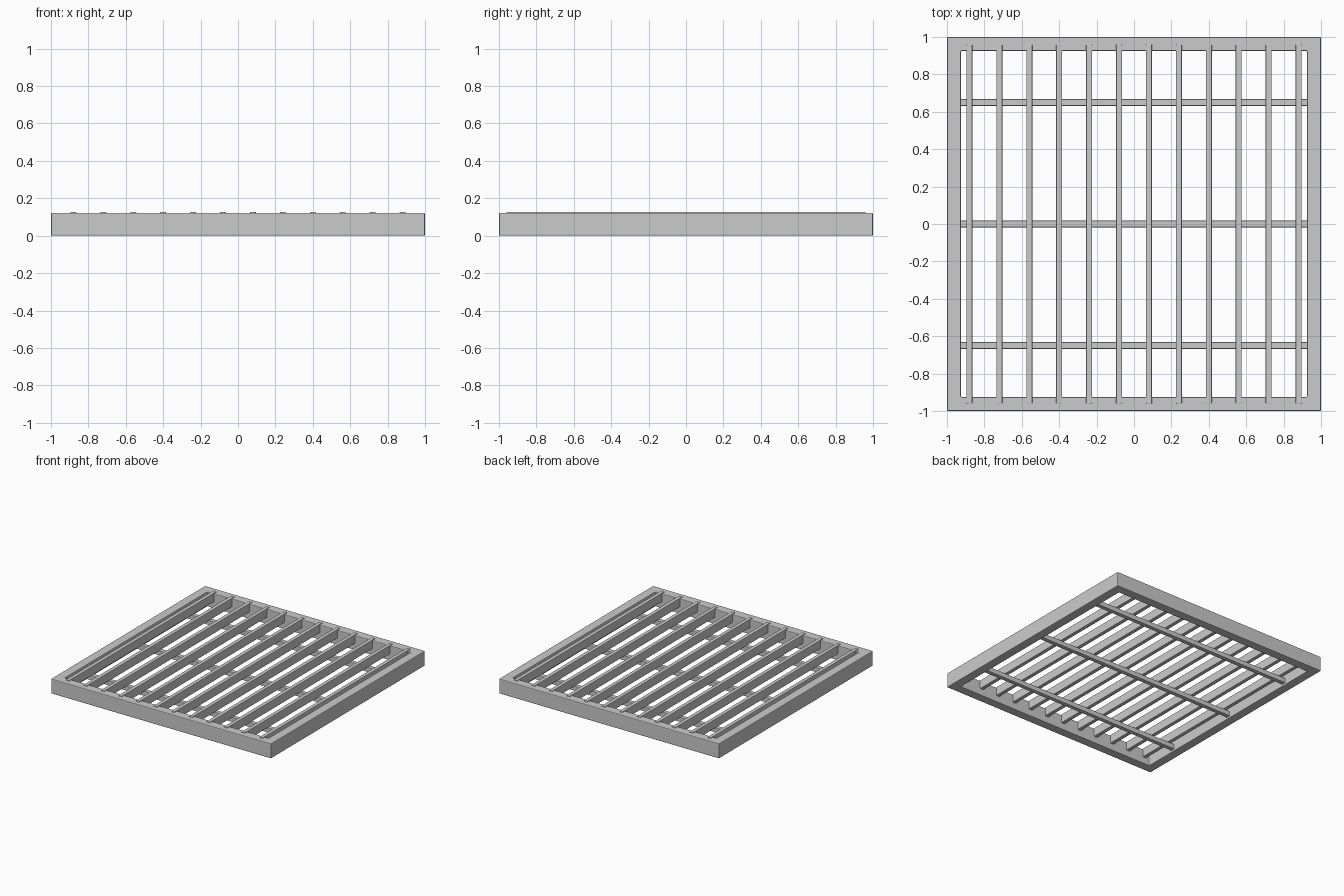
import bpy, bmesh

if "Cube" in bpy.data.objects:
    bpy.data.objects.remove(bpy.data.objects["Cube"])


def finish(obj, bevel):
    mod = obj.modifiers.new("soft_edges", 'BEVEL')
    mod.width = bevel
    mod.segments = 2
    mod.limit_method = 'ANGLE'
    return obj


def make_object(name, bm, bevel):
    bmesh.ops.recalc_face_normals(bm, faces=bm.faces)
    mesh = bpy.data.meshes.new(name)
    bm.to_mesh(mesh)
    bm.free()
    obj = bpy.data.objects.new(name, mesh)
    bpy.context.collection.objects.link(obj)
    return finish(obj, bevel)


def box(name, center, size, bevel):
    bm = bmesh.new()
    bmesh.ops.create_cube(bm, size=1)
    bmesh.ops.scale(bm, vec=size, verts=bm.verts)
    bmesh.ops.translate(bm, vec=center, verts=bm.verts)
    return make_object(name, bm, bevel)


# Square outer frame: rectangular section swept around four corners
bm = bmesh.new()
section = [(1.0, 0.0), (1.0, 0.122), (0.925, 0.122), (0.925, 0.0)]
corners = [(-1, -1), (1, -1), (1, 1), (-1, 1)]
rings = [[bm.verts.new((r * cx, r * cy, z)) for r, z in section]
         for cx, cy in corners]
for i in range(4):
    a, b = rings[i], rings[(i + 1) % 4]
    for j in range(4):
        k = (j + 1) % 4
        bm.faces.new((a[j], b[j], b[k], a[k]))
make_object("outer_frame", bm, 0.006)

# Tall grate bars running front to back, standing just proud of the frame
for i in range(12):
    x = -0.88 + 0.16 * i
    box(f"grate_bar_{i + 1}", (x, 0, 0.091), (0.032, 1.92, 0.072), 0.004)

# Cross supports running side to side beneath the bars
for i, y in enumerate((-0.65, 0.0, 0.65)):
    box(f"cross_support_{i + 1}", (0, y, 0.037), (1.86, 0.036, 0.04), 0.004)
